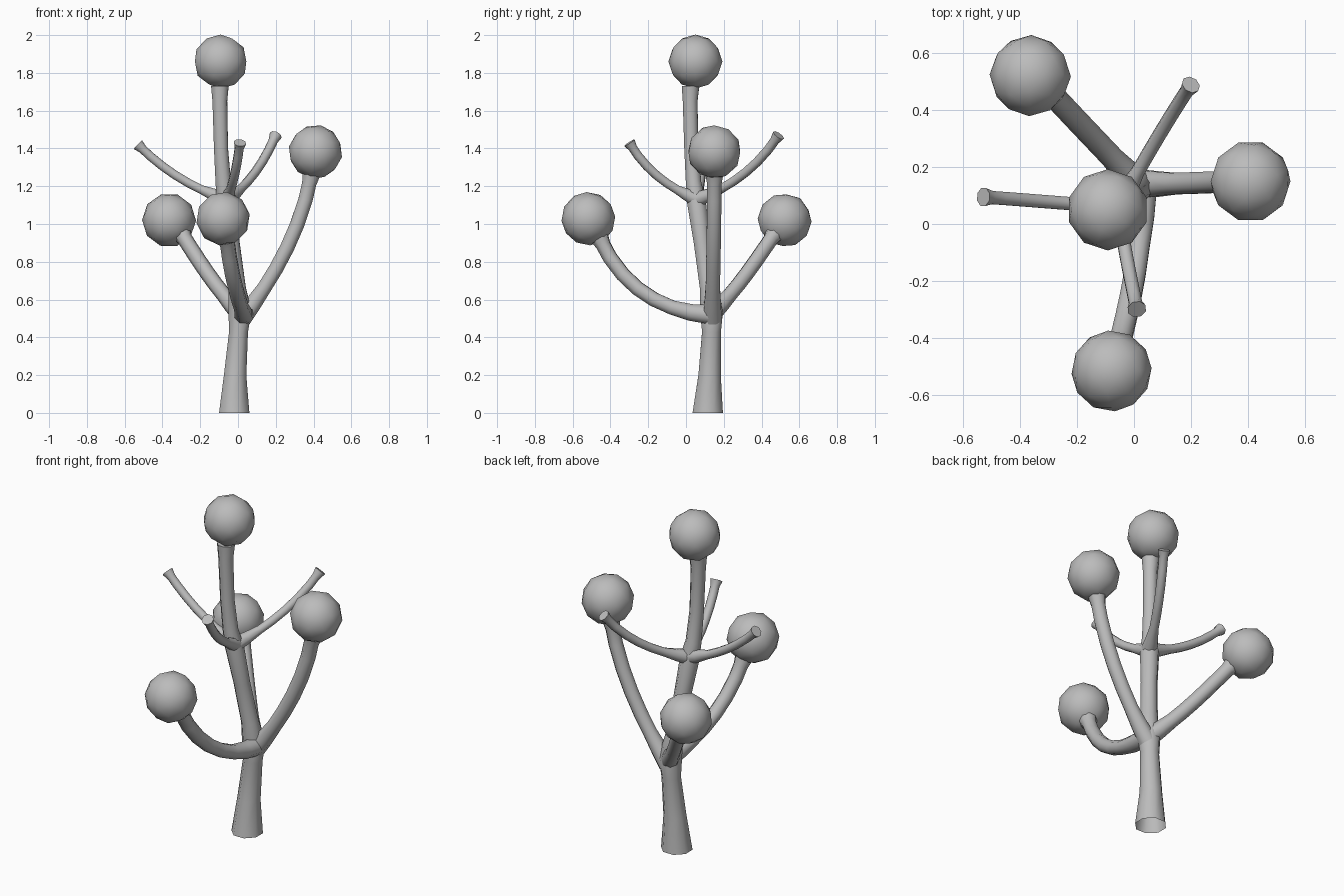
import bpy
import bmesh
import math
from mathutils import Vector
from mathutils.geometry import interpolate_bezier

SIDES = 8

default_cube = bpy.data.objects.get("Cube")
if default_cube:
    bpy.data.objects.remove(default_cube, do_unlink=True)


def make_material(name, colour):
    material = bpy.data.materials.new(name)
    material.use_nodes = True
    material.diffuse_color = colour
    shader = material.node_tree.nodes["Principled BSDF"]
    shader.inputs["Base Color"].default_value = colour
    return material


grey = make_material("plain grey", (0.5, 0.5, 0.5, 1))


def finish(bm, name, smooth_angle):
    """Turn a bmesh into a shaded object."""
    bmesh.ops.recalc_face_normals(bm, faces=bm.faces)
    mesh = bpy.data.meshes.new(name)
    bm.to_mesh(mesh)
    bm.free()
    mesh.materials.append(grey)
    part = bpy.data.objects.new(name, mesh)
    bpy.context.collection.objects.link(part)
    bpy.ops.object.select_all(action="DESELECT")
    part.select_set(True)
    bpy.context.view_layer.objects.active = part
    bpy.ops.object.shade_smooth_by_angle(angle=math.radians(smooth_angle))
    return part


def tube(name, path, radii, cap_end=True):
    """Loft a round section along a path, carrying its frame round the bends."""
    path = [Vector(point) for point in path]
    last = len(path) - 1
    bm = bmesh.new()
    rings = []
    side = Vector((1, 0, 0))
    for i, (centre, radius) in enumerate(zip(path, radii)):
        along = (path[min(i + 1, last)] - path[max(i - 1, 0)]).normalized()
        if i == 0:
            if abs(along.x) > abs(along.y):
                side = Vector((0, 1, 0))
            if name == "trunk":
                along = Vector((0, 0, 1))
        side = (side - along * side.dot(along)).normalized()
        across = along.cross(side)
        ring = []
        for k in range(SIDES):
            angle = math.tau * (k + 0.5) / SIDES
            offset = side * math.cos(angle) + across * math.sin(angle)
            ring.append(bm.verts.new(centre + offset * radius))
        rings.append(ring)
    for lower, upper in zip(rings, rings[1:]):
        for k in range(SIDES):
            n = (k + 1) % SIDES
            bm.faces.new((lower[k], lower[n], upper[n], upper[k]))
    if cap_end:
        bm.faces.new(rings[-1])
    return finish(bm, name, 50)


def limb(name, controls, root, middle, tip):
    """Curved limb, swollen where it joins and flared at its tip."""
    start, handle_a, handle_b, end = [Vector(c) for c in controls]
    path = interpolate_bezier(start, handle_a, handle_b, end, 8)
    # An extra ring close to the tip keeps the flare short
    path.insert(-1, path[-2].lerp(path[-1], 0.6))
    radii = [root, (root + middle) / 2] + [middle] * (len(path) - 3) + [tip]
    return tube(name, path, radii)


def ball(name, centre, stem_direction):
    """Low-poly ball set on the end of a limb."""
    bm = bmesh.new()
    bmesh.ops.create_icosphere(bm, subdivisions=2, radius=0.143)
    turn = Vector(stem_direction).to_track_quat("Z", "Y")
    bmesh.ops.rotate(bm, verts=bm.verts, matrix=turn.to_matrix())
    bmesh.ops.translate(bm, verts=bm.verts, vec=Vector(centre))
    return finish(bm, name, 60)


# Main stem, open underneath
tube(
    "trunk",
    [(-0.02, 0.115, 0), (-0.015, 0.125, 0.2), (0.003, 0.135, 0.43),
     (0.01, 0.135, 0.54), (-0.005, 0.12, 0.66), (-0.035, 0.085, 0.9),
     (-0.063, 0.055, 1.12), (-0.078, 0.04, 1.22), (-0.09, 0.028, 1.4),
     (-0.096, 0.022, 1.65), (-0.096, 0.024, 1.73)],
    [0.087, 0.064, 0.054, 0.066, 0.05, 0.047, 0.054, 0.044, 0.04, 0.042, 0.05],
)

# Lower branches, each carrying a ball
BRANCHES = {
    "left": [(0.02, 0.14, 0.5), (0.15, 0.14, 0.66),
             (0.33, 0.15, 0.93), (0.39, 0.15, 1.27)],
    "back": [(0.02, 0.13, 0.52), (-0.1, 0.26, 0.64),
             (-0.18, 0.34, 0.76), (-0.3, 0.47, 0.95)],
    "front": [(0.03, 0.13, 0.52), (0.03, -0.12, 0.53),
              (-0.03, -0.34, 0.66), (-0.06, -0.46, 0.93)],
}
for place, controls in BRANCHES.items():
    limb(place + "_branch", controls, 0.055, 0.041, 0.052)

# Upper twigs with small flared ends, all leaving one joint
JOINT = (-0.055, 0.06, 1.13)
TWIGS = {
    "right": [(-0.22, 0.07, 1.18), (-0.38, 0.085, 1.27), (-0.53, 0.095, 1.42)],
    "back": [(0.02, 0.2, 1.18), (0.12, 0.37, 1.28), (0.2, 0.49, 1.47)],
    "front": [(-0.04, -0.06, 1.18), (-0.01, -0.2, 1.26), (0.01, -0.3, 1.43)],
}
for place, controls in TWIGS.items():
    limb(place + "_twig", [JOINT] + controls, 0.045, 0.025, 0.034)

# Balls
ball("top_ball", (-0.092, 0.05, 1.86), (0, 0, 1))
ball("left_ball", (0.41, 0.15, 1.382), (0.2, 0, 1))
ball("back_ball", (-0.365, 0.522, 1.02), (-0.5, 0.5, 0.7))
ball("front_ball", (-0.079, -0.517, 1.028), (-0.1, -0.5, 0.8))
